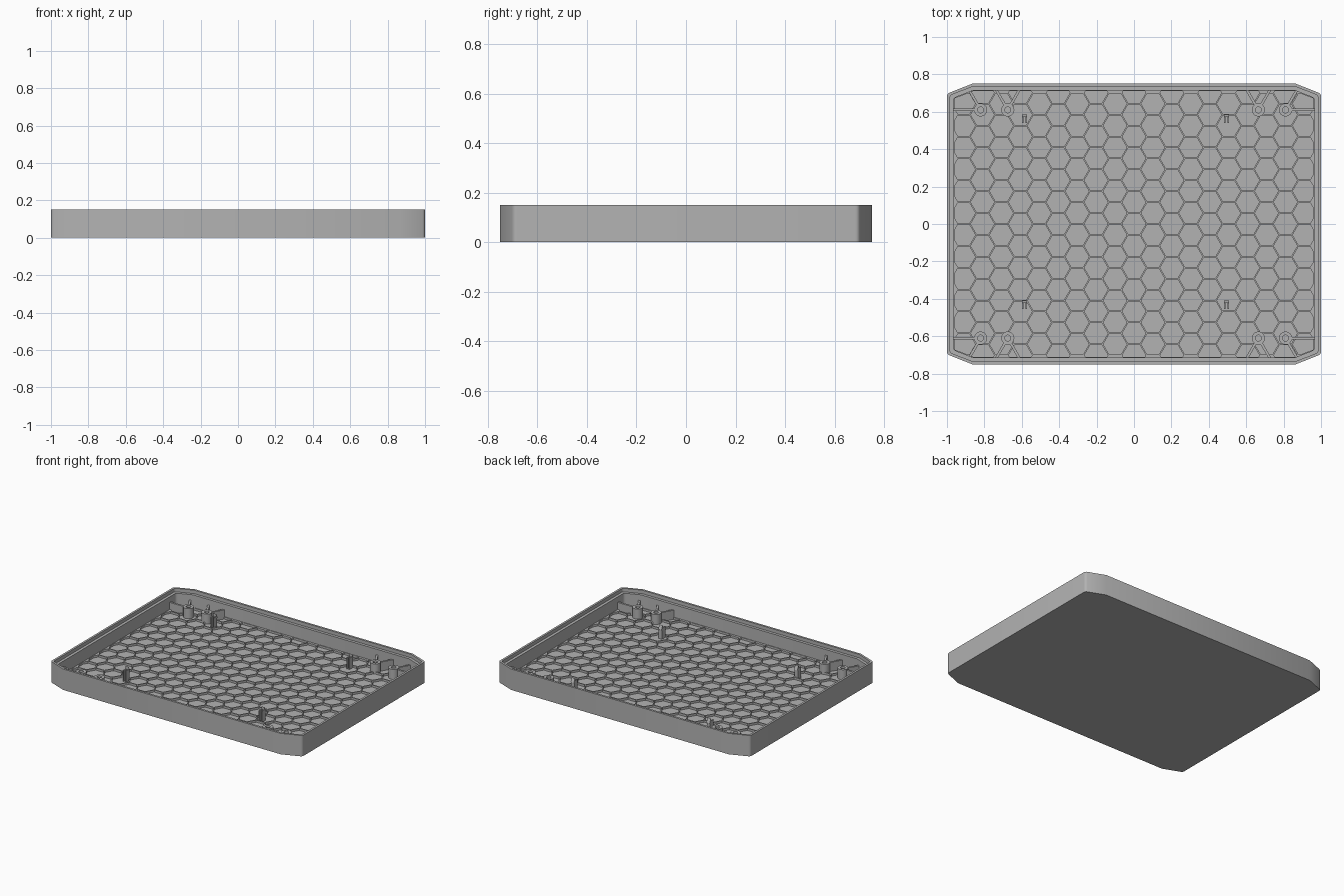
import bpy, bmesh, math
from mathutils import Vector

if "Cube" in bpy.data.objects:
    bpy.data.objects.remove(bpy.data.objects["Cube"])

grey = bpy.data.materials.new("plain grey")
grey.use_nodes = True
grey.diffuse_color = (0.45, 0.45, 0.45, 1)
grey.node_tree.nodes["Principled BSDF"].inputs["Base Color"].default_value = (0.45, 0.45, 0.45, 1)

HX, HY, HEIGHT = 1.0, 0.75, 0.15      # half sizes and height of the tray
CX, CY = 0.865, 0.697                 # where the corner chamfers start
FLOOR, RIB_TOP, WALL = 0.02, 0.035, 0.035
NORMAL = Vector((HY - CY, HX - CX)).normalized()
REACH = NORMAL.dot(Vector((HX, CY)))


def finish(name, bm, smooth=False):
    bmesh.ops.recalc_face_normals(bm, faces=bm.faces)
    mesh = bpy.data.meshes.new(name)
    bm.to_mesh(mesh)
    bm.free()
    mesh.materials.append(grey)
    obj = bpy.data.objects.new(name, mesh)
    bpy.context.collection.objects.link(obj)
    if smooth:
        bpy.ops.object.select_all(action='DESELECT')
        obj.select_set(True)
        bpy.context.view_layer.objects.active = obj
        bpy.ops.object.shade_smooth_by_angle(angle=math.radians(30))
    return obj


def outline(d):
    """Chamfered rectangle moved inward by d, with softened side corners."""
    x, y, c = HX - d, HY - d, REACH - d
    side = Vector((x, (c - NORMAL.x * x) / NORMAL.y))
    end = Vector(((c - NORMAL.y * y) / NORMAL.x, y))
    a = side - Vector((0, 0.015))
    b = side + (end - side).normalized() * 0.015
    quarter = [a * (1 - t) ** 2 + side * 2 * t * (1 - t) + b * t * t
               for t in (0, 0.25, 0.5, 0.75, 1)] + [end]
    points = []
    for sx, sy in ((1, 1), (-1, 1), (-1, -1), (1, -1)):
        part = [(p.x * sx, p.y * sy) for p in quarter]
        points += part if sx * sy > 0 else part[::-1]
    return points


def prism(bm, points, z0, z1):
    low = [bm.verts.new((x, y, z0)) for x, y in points]
    high = [bm.verts.new((x, y, z1)) for x, y in points]
    bm.faces.new(low[::-1])
    bm.faces.new(high)
    for i in range(len(low)):
        j = (i + 1) % len(low)
        bm.faces.new((low[i], low[j], high[j], high[i]))


# Tray shell: outer wall, rim, stepped ledge and inner wall
bm = bmesh.new()
rings = []
for inset, z in ((0, 0), (0, HEIGHT), (0.015, HEIGHT), (0.015, 0.125),
                 (WALL, 0.125), (WALL, FLOOR - 0.005)):
    rings.append([bm.verts.new((x, y, z)) for x, y in outline(inset)])
for lower, upper in zip(rings, rings[1:]):
    for i in range(len(lower)):
        j = (i + 1) % len(lower)
        bm.faces.new((lower[i], lower[j], upper[j], upper[i]))
bm.faces.new(rings[0][::-1])
bm.faces.new(rings[-1])
finish("tray_shell", bm, True)

# Honeycomb floor: hexagon cells trimmed to the walls, inset and sunk
bm = bmesh.new()
R = 0.0675
rise = R * math.sqrt(3)
for col in range(-10, 11):
    for row in range(-8, 9):
        cy = (row + 0.5 * (col % 2)) * rise
        bm.faces.new([bm.verts.new((col * 1.5 * R + R * math.cos(k * math.pi / 3),
                                    cy + R * math.sin(k * math.pi / 3), RIB_TOP))
                      for k in range(6)])
bmesh.ops.remove_doubles(bm, verts=bm.verts, dist=0.001)
planes = [((sx, 0), HX) for sx in (1, -1)] + [((0, sy), HY) for sy in (1, -1)]
planes += [((NORMAL.x * sx, NORMAL.y * sy), REACH) for sx in (1, -1) for sy in (1, -1)]
for (nx, ny), reach in planes:
    n = Vector((nx, ny, 0))
    bmesh.ops.bisect_plane(bm, geom=bm.verts[:] + bm.edges[:] + bm.faces[:],
                           plane_co=n * (reach - WALL), plane_no=n, clear_outer=True)
bmesh.ops.recalc_face_normals(bm, faces=bm.faces)
cells = [f for f in bm.faces if f.calc_area() > 0.0012]
bmesh.ops.inset_individual(bm, faces=cells, thickness=0.004, use_even_offset=True)
# Give each cell upright walls by extruding it straight down
for f in cells:
    pocket = bmesh.ops.extrude_discrete_faces(bm, faces=[f])["faces"][0]
    rim = pocket.verts[:]
    for v in rim:
        v.co.z = FLOOR
finish("honeycomb_floor", bm)


# Hollow screw posts with support ribs running to the walls
def screw_post(name, x, y):
    bm = bmesh.new()
    n, top, deep = 24, 0.092, 0.04
    loops = []
    for r, z in ((0.035, FLOOR), (0.035, top), (0.016, top), (0.016, deep)):
        loops.append([bm.verts.new((x + r * math.cos(k * math.tau / n),
                                    y + r * math.sin(k * math.tau / n), z)) for k in range(n)])
    for a, b in zip(loops, loops[1:]):
        for i in range(n):
            j = (i + 1) % n
            bm.faces.new((a[i], a[j], b[j], b[i]))
    bm.faces.new(loops[-1])
    finish(name, bm, True)


def support_rib(name, x, y, angle, sx, sy):
    d = Vector((math.cos(angle) * sx, math.sin(angle) * sy))
    side = Vector((-d.y, d.x)) * 0.007
    spans = [(reach - WALL + 0.005 - nx * x - ny * y) / (nx * d.x + ny * d.y)
             for (nx, ny), reach in planes if nx * d.x + ny * d.y > 0.001]
    start, stop = Vector((x, y)) + d * 0.028, Vector((x, y)) + d * min(spans)
    bm = bmesh.new()
    prism(bm, [start + side, start - side, stop - side, stop + side], FLOOR, 0.085)
    finish(name, bm)


for sx, shift, side in ((-1, 0.005, "right"), (1, -0.005, "left")):
    for sy, end in ((-1, "front"), (1, "back")):
        for dist, angles, place in ((0.815, (0, 60), "outer"), (0.67, (60, 120), "inner")):
            x, y = sx * dist - 0.005, sy * 0.61
            label = f"{end}_{side}_{place}"
            screw_post(label + "_post", x, y)
            for i, angle in enumerate(angles):
                support_rib(f"{label}_rib_{i + 1}", x, y, math.radians(angle), sx, sy)


# Slim board clips: a channel-shaped stem under a pointed head
def board_clip(name, x, y):
    w, d, t = 0.013, 0.019, 0.007
    bm = bmesh.new()
    prism(bm, [(x + px, y + py) for px, py in (
        (-w, -d), (-w + t, -d), (-w + t, d - t), (w - t, d - t),
        (w - t, -d), (w, -d), (w, d), (-w, d))], FLOOR, 0.1)
    # Pointed hook on the closed side
    profile = ((d - t, 0.08), (d + 0.006, 0.088), (d - t, 0.118))
    ends = [[bm.verts.new((x + s * w, y + py, z)) for py, z in profile] for s in (-1, 1)]
    for tri in ends:
        bm.faces.new(tri)
    for i in range(3):
        j = (i + 1) % 3
        bm.faces.new((ends[0][i], ends[0][j], ends[1][j], ends[1][i]))
    finish(name, bm)


for x, side in ((-0.585, "right"), (0.495, "left")):
    for y, end in ((-0.435, "front"), (0.56, "back")):
        board_clip(f"{end}_{side}_clip", x, y)
